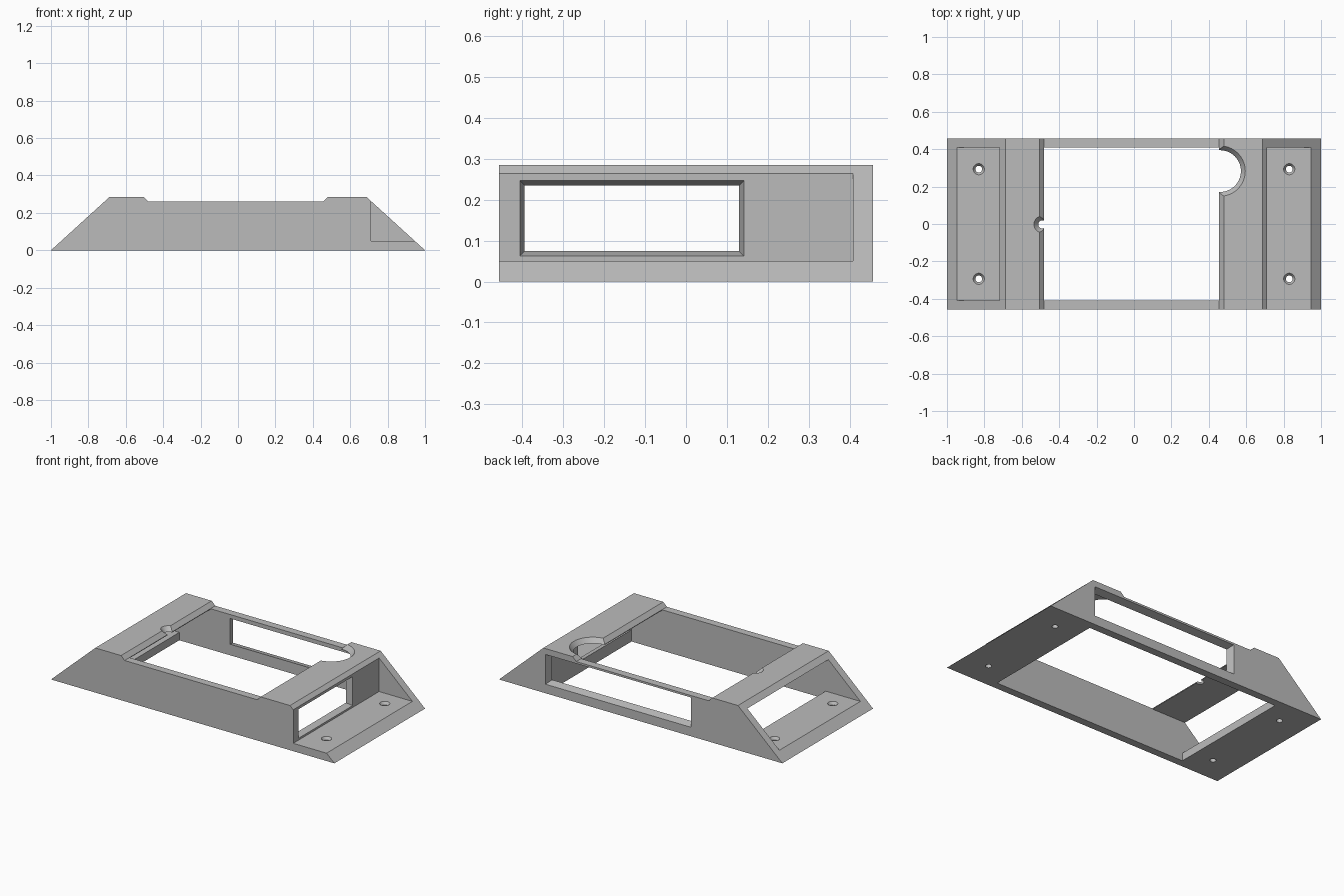
import bpy, bmesh, math

cube = bpy.data.objects.get("Cube")
if cube:
    bpy.data.objects.remove(cube, do_unlink=True)

HALF = 0.457      # half depth of the body
INNER = 0.408     # inner face of the long walls
FLOOR = 0.05      # top of the mounting flanges
TOP = 0.285       # top of the raised pads
ROOF = 0.256      # underside of the pads


def loft(name, loop_a, loop_b):
    """Closed solid between two loops with the same number of points."""
    bm = bmesh.new()
    a = [bm.verts.new(p) for p in loop_a]
    b = [bm.verts.new(p) for p in loop_b]
    bm.faces.new(a)
    bm.faces.new(b[::-1])
    for i in range(len(a)):
        j = (i + 1) % len(a)
        bm.faces.new((a[j], a[i], b[i], b[j]))
    bmesh.ops.recalc_face_normals(bm, faces=bm.faces[:])
    mesh = bpy.data.meshes.new(name)
    bm.to_mesh(mesh)
    bm.free()
    ob = bpy.data.objects.new(name, mesh)
    bpy.context.collection.objects.link(ob)
    return ob


def prism(name, profile, y0, y1):
    return loft(name, [(x, y0, z) for x, z in profile],
                [(x, y1, z) for x, z in profile])


def ring(x, y, z, r, n=40):
    return [(x + r * math.cos(2 * math.pi * i / n),
             y + r * math.sin(2 * math.pi * i / n), z) for i in range(n)]


def cone(name, x, y, z0, r0, z1, r1):
    return loft(name, ring(x, y, z0, r0), ring(x, y, z1, r1))


def rect(u0, u1, v0, v1, grow):
    return [(u0 - grow, v0 - grow), (u1 + grow, v0 - grow),
            (u1 + grow, v1 + grow), (u0 - grow, v1 + grow)]


# Body: sloped ends, two raised pads with chamfered inner edges
body = prism("sloped_housing", [
    (-1, 0), (1, 0), (0.687, TOP), (0.48, TOP), (0.455, 0.26),
    (-0.48, 0.26), (-0.505, TOP), (-0.687, TOP)], -HALF, HALF)

cutters = []

# Main cavity: open above, below and through the left-hand slope
cutters.append(prism("cavity_cutter", [
    (-0.7, -0.1), (0.67, -0.1), (0.67, ROOF), (0.455, ROOF), (0.455, 0.4),
    (-0.48, 0.4), (-0.48, ROOF), (-1.1, ROOF), (-1.1, FLOOR), (-0.7, FLOOR)],
    -INNER, INNER))

# Pocket in the other slope, open to the front
cutters.append(prism("pocket_cutter", [
    (0.71, FLOOR), (1.1, FLOOR), (1.1, 0.4), (0.71, 0.4)], -0.6, INNER))

# Windows that taper inwards: one in the end wall, one in the back wall
inner, outer = -0.003, 0.015
end_in = rect(-0.394, 0.13, 0.074, 0.235, inner)
end_out = rect(-0.394, 0.13, 0.074, 0.235, outer)
cutters.append(loft("end_window_cutter", [(0.66, y, z) for y, z in end_in],
                    [(0.72, y, z) for y, z in end_out]))
back_in = rect(-0.342, 0.66, 0.07, 0.235, inner)
back_out = rect(-0.342, 0.66, 0.07, 0.235, outer)
cutters.append(loft("back_window_cutter", [(x, 0.398, z) for x, z in back_in],
                    [(x, 0.467, z) for x, z in back_out]))

# Chamfered round notches in the pads
for x, y, r in ((0.46, 0.283, 0.135), (-0.49, -0.002, 0.045)):
    cutters.append(cone("notch_cutter", x, y, TOP - 0.035, r - 0.028,
                        TOP + 0.02, r + 0.016))

# Countersunk screw holes in both flanges
for x in (-0.83, 0.83):
    for y in (-0.293, 0.293):
        cutters.append(cone("hole_cutter", x, y, -0.05, 0.018, 0.2, 0.018))
        cutters.append(cone("countersink_cutter", x, y, FLOOR - 0.02, 0.016,
                            FLOOR + 0.01, 0.037))

bpy.context.view_layer.objects.active = body
for cutter in cutters:
    mod = body.modifiers.new(cutter.name, "BOOLEAN")
    mod.operation = "DIFFERENCE"
    mod.solver = "EXACT"
    mod.object = cutter
    bpy.ops.object.modifier_apply(modifier=mod.name)
for cutter in cutters:
    bpy.data.objects.remove(cutter, do_unlink=True)

# Plain grey material
grey = bpy.data.materials.new("plain_grey")
grey.use_nodes = True
colour = (0.5, 0.5, 0.5, 1)
grey.diffuse_color = colour
grey.node_tree.nodes["Principled BSDF"].inputs["Base Color"].default_value = colour
body.data.materials.clear()
body.data.materials.append(grey)

# Smooth round cuts, sharp edges elsewhere
bpy.ops.object.select_all(action="DESELECT")
body.select_set(True)
bpy.ops.object.shade_smooth_by_angle(angle=math.radians(25))
